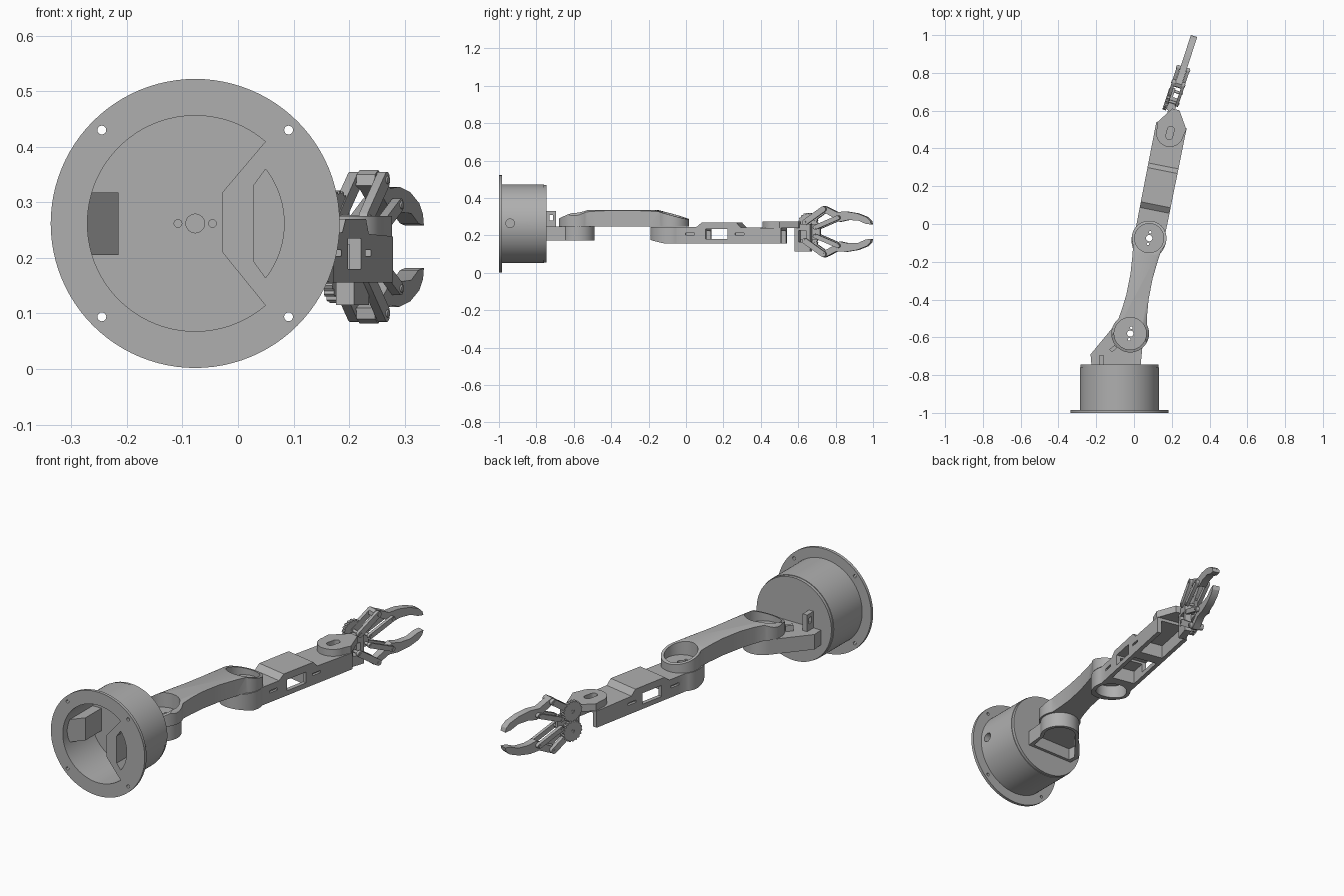
import bpy, bmesh
from math import cos, sin, atan2, radians, degrees, pi
from mathutils import Matrix

old = bpy.data.objects.get("Cube")
if old:
    bpy.data.objects.remove(old, do_unlink=True)

grey = bpy.data.materials.new("plain_grey")
grey.use_nodes = True
grey.diffuse_color = (0.43, 0.43, 0.43, 1)
grey.node_tree.nodes["Principled BSDF"].inputs["Base Color"].default_value = (0.43, 0.43, 0.43, 1)
parts = []


# Helpers: outlines, extruded prisms, booleans
def arc(x, y, r, a0=0, a1=360, n=32):
    last = n if abs(a1 - a0) == 360 else n - 1
    ts = [radians(a0 + (a1 - a0) * i / last) for i in range(n)]
    return [(x + r * cos(t), y + r * sin(t)) for t in ts]


def rect(x0, x1, y0, y1):
    return [(x0, y0), (x1, y0), (x1, y1), (x0, y1)]


def bar(p, q, r):
    t = degrees(atan2(q[1] - p[1], q[0] - p[0]))
    return arc(*q, r, t - 90, t + 90, 10) + arc(*p, r, t + 90, t + 270, 10)


def prism(name, pts, lo, hi, frame, keep=True):
    bm = bmesh.new()
    a = [bm.verts.new(frame @ Matrix.Translation((x, y, lo)).translation) for x, y in pts]
    b = [bm.verts.new(frame @ Matrix.Translation((x, y, hi)).translation) for x, y in pts]
    bm.faces.new(a)
    bm.faces.new(b)
    for i in range(len(pts)):
        j = (i + 1) % len(pts)
        bm.faces.new((a[i], a[j], b[j], b[i]))
    bmesh.ops.recalc_face_normals(bm, faces=bm.faces)
    mesh = bpy.data.meshes.new(name)
    bm.to_mesh(mesh)
    bm.free()
    mesh.materials.append(grey)
    ob = bpy.data.objects.new(name, mesh)
    bpy.context.collection.objects.link(ob)
    if keep:
        parts.append(ob)
    return ob


def boolean(ob, pts, lo, hi, frame, op="DIFFERENCE"):
    cutter = prism("cutter", pts, lo, hi, frame, False)
    cutter.hide_render = True
    mod = ob.modifiers.new("cut", "BOOLEAN")
    mod.operation, mod.object, mod.solver = op, cutter, "EXACT"
    bpy.context.view_layer.objects.active = ob
    bpy.ops.object.modifier_apply(modifier=mod.name)
    bpy.data.objects.remove(cutter, do_unlink=True)


def plan(x, y, lean):
    return Matrix.Translation((x, y, 0)) @ Matrix.Rotation(radians(-lean), 4, "Z")


SIDE = Matrix(((0, 0, 1, 0), (1, 0, 0, 0), (0, 1, 0, 0), (0, 0, 0, 1)))
CROSS = Matrix(((1, 0, 0, 0), (0, 0, 1, 0), (0, 1, 0, 0), (0, 0, 0, 1)))
FRONT = Matrix.Translation((-0.077, 0, 0.262)) @ CROSS
WORLD = Matrix.Identity(4)
SHOULDER, ELBOW, WRIST = plan(-0.02, -0.58, 11.2), plan(0.08, -0.075, 11.2), plan(0.19, 0.48, 14)

# Base: flange and cup with a shared cavity, kidney slot and screw holes
flange = prism("base_flange", arc(0, 0, 0.26, n=96), -1, -0.985, FRONT)
cup = prism("base_cup", arc(0, 0, 0.21, n=96), -0.985, -0.76, FRONT)
cap = prism("turntable", arc(0, 0, 0.207, n=96), -0.76, -0.745, FRONT)
cavity = arc(0, 0, 0.194, 49.4, 310.6, 72) + [(0.049, -0.052), (0.049, 0.056)]
slot = arc(0, 0, 0.16, -37.7, 37.7, 20) + [(0.105, 0.068), (0.105, -0.068)]
for ob in (flange, cup):
    boolean(ob, cavity, -1.1, -0.775, FRONT)
    boolean(ob, slot, -1.1, -0.8, FRONT)
for sx in (-1, 1):
    for sz in (-1, 1):
        boolean(flange, arc(sx * 0.168, sz * 0.168, 0.008, n=16), -1.1, -0.9, FRONT)
for x, r in ((0, 0.017), (-0.031, 0.007), (0.031, 0.007)):
    boolean(cup, arc(x, 0, r, n=16), -0.8, -0.765, FRONT)
boolean(cup, arc(-0.94, 0.265, 0.023, n=24), 0.06, 0.2, SIDE)
prism("cable_ramp", [(-0.275, -0.97), (-0.215, -0.9), (-0.215, -0.77), (-0.275, -0.77)], 0.205, 0.318, WORLD)

# Shoulder bracket, hollow underneath, with two small tabs
bracket = prism("shoulder_bracket", [(0.035, -0.75), (-0.225, -0.75), (-0.23, -0.69)]
                + arc(-0.02, -0.58, 0.092, 145, -45, 32), 0.172, 0.247, WORLD)
boolean(bracket, [(0.015, -0.73), (-0.205, -0.73), (-0.208, -0.695)]
        + arc(-0.02, -0.58, 0.075, 145, -45, 32), 0.1, 0.232, WORLD)
tab = prism("bracket_tab", rect(-0.75, -0.695, 0.24, 0.33), -0.185, -0.16, SIDE)
boolean(tab, rect(-0.73, -0.71, 0.28, 0.31), -0.3, 0, SIDE)
prism("cable_clip", rect(-0.018, 0.018, -0.01, 0.01), 0.24, 0.275, plan(-0.11, -0.66, -40))

# Upper arm: waisted plan, sloped ends, rounded top, recessed cups at both joints
half = [(0.068, 0.12), (0.06, 0.2), (0.06, 0.31), (0.068, 0.4)]
outline = (arc(0, 0, 0.1, 140, 400, 36) + half + arc(0, 0.515, 0.092, -35, 215, 36)
           + [(-x, y) for x, y in reversed(half)])
upper = prism("upper_arm", outline, 0.248, 0.36, SHOULDER)
boolean(upper, [(-0.13, 0.23), (-0.13, 0.277), (0.03, 0.335), (0.43, 0.335), (0.62, 0.282), (0.65, 0.23)],
        -0.2, 0.2, SHOULDER @ SIDE, "INTERSECT")
dome = [(0.108 * cos(t * pi / 24), 0.282 + 0.062 * sin(t * pi / 24)) for t in range(25)]
boolean(upper, dome + [(-0.108, 0.2), (0.108, 0.2)], -0.3, 0.8, SHOULDER @ CROSS, "INTERSECT")
for y, r in ((0, 0.085), (0.515, 0.077)):
    boolean(upper, arc(0, y, r, n=48), 0.262, 0.5, SHOULDER)

# Forearm: long rear lobe, raised middle, side window, hollow underside
lobe = [(x, y * 1.27 if y < 0 else y) for x, y in arc(0, 0, 0.092, 150, 390, 36)]
outline = lobe + [(0.08, 0.1), (0.082, 0.61), (-0.082, 0.61), (-0.08, 0.1)]
forearm = prism("forearm", outline, 0.15, 0.28, ELBOW)
boolean(forearm, [(-0.14, 0.182), (-0.02, 0.156), (0.65, 0.156), (0.65, 0.238), (0.39, 0.243), (0.365, 0.27),
                  (0.18, 0.27), (0.15, 0.246), (-0.14, 0.246)], -0.2, 0.2, ELBOW @ SIDE, "INTERSECT")
boolean(forearm, rect(0.2, 0.32, 0.18, 0.235), -0.2, 0.2, ELBOW @ SIDE)
for y0, y1 in ((0.12, 0.34), (0.4, 0.7)):
    boolean(forearm, rect(-0.06, 0.06, y0, y1), 0.1, 0.224, ELBOW)
boolean(forearm, arc(0, 0, 0.074, n=40), 0.1, 0.228, ELBOW)
for y0 in (0.09, 0.36):
    for x0 in (-0.1, 0.068):
        boolean(forearm, rect(y0, y0 + 0.05, 0.203, 0.214), x0, x0 + 0.032, ELBOW @ SIDE)

# Screw holes through the joints
for ob, frame, y0 in ((bracket, SHOULDER, 0), (upper, SHOULDER, 0), (upper, SHOULDER, 0.515), (forearm, ELBOW, 0)):
    for y, r in ((0, 0.017), (0.031, 0.007), (-0.031, 0.007)):
        boolean(ob, arc(0, y0 + y, r, n=16), 0, 0.5, frame)

# Wrist plate
wrist = prism("wrist_plate", arc(0, 0, 0.072, 180, 360, 28)
              + [(0.08, 0.04), (0.02, 0.13), (-0.02, 0.13), (-0.08, 0.04)], 0.239, 0.275, WRIST)
boolean(wrist, bar((0, -0.015), (0, 0.02), 0.018), 0.2, 0.3, WRIST)

# Gripper frame: outlines use world y and z, extruded sideways
k = 1 / cos(radians(18))
GRIP = plan(0.19, 0.6, 18) @ Matrix(((0, 0, 1, 0), (k, 0, 0, -0.6 * k), (0, 1, 0, 0), (0, 0, 0, 1)))
mount = prism("gripper_mount", rect(0.588, 0.67, 0.115, 0.262), -0.01, 0.024, GRIP)
boolean(mount, rect(0.61, 0.65, 0.165, 0.225), -0.1, 0.1, GRIP)
prism("mount_plate", rect(0.6, 0.715, 0.178, 0.262), -0.02, -0.008, GRIP)


def jaw(s):
    # Finger, links, gear and pins of one jaw
    def up(pts):
        return [(y, 0.22 + s * (z - 0.22)) for y, z in pts]
    side = "upper_" if s > 0 else "lower_"
    prism(side + "finger", up([(0.722, 0.33), (0.725, 0.35), (0.742, 0.358), (0.765, 0.348), (0.81, 0.325),
                               (0.86, 0.328), (0.92, 0.318), (0.97, 0.298), (0.99, 0.278), (0.995, 0.258),
                               (0.965, 0.262), (0.925, 0.28), (0.87, 0.282), (0.825, 0.272), (0.805, 0.288),
                               (0.745, 0.322)]), -0.018, 0.017, GRIP)
    teeth = [(0.645 + r * cos(2 * pi * (i + d) / 18), 0.27 + r * sin(2 * pi * (i + d) / 18))
             for i in range(18) for d, r in ((0, 0.046), (0.3, 0.046), (0.45, 0.051), (0.85, 0.051))]
    gear = prism(side + "gear", up(teeth), -0.04, -0.021, GRIP)
    boolean(gear, up(arc(0.645, 0.27, 0.009, n=16)), -0.1, 0, GRIP)
    for n, lo, hi in (("near", 0.018, 0.034), ("far", -0.037, -0.019)):
        prism(side + n + "_drive_link", up(bar((0.645, 0.27), (0.742, 0.34), 0.015)), lo, hi, GRIP)
        prism(side + n + "_guide_link", up(bar((0.7, 0.243), (0.82, 0.295), 0.012)), lo, hi, GRIP)
    for y, z in ((0.742, 0.34), (0.82, 0.295), (0.7, 0.243), (0.645, 0.27)):
        prism(side + "pin", up(arc(y, z, 0.007, n=16)), -0.04, 0.037, GRIP)


jaw(1)
jaw(-1)

# Smooth curved walls, keep edges crisp
bpy.ops.object.select_all(action="DESELECT")
for ob in parts:
    ob.select_set(True)
bpy.context.view_layer.objects.active = parts[0]
bpy.ops.object.shade_smooth_by_angle(angle=radians(30))
